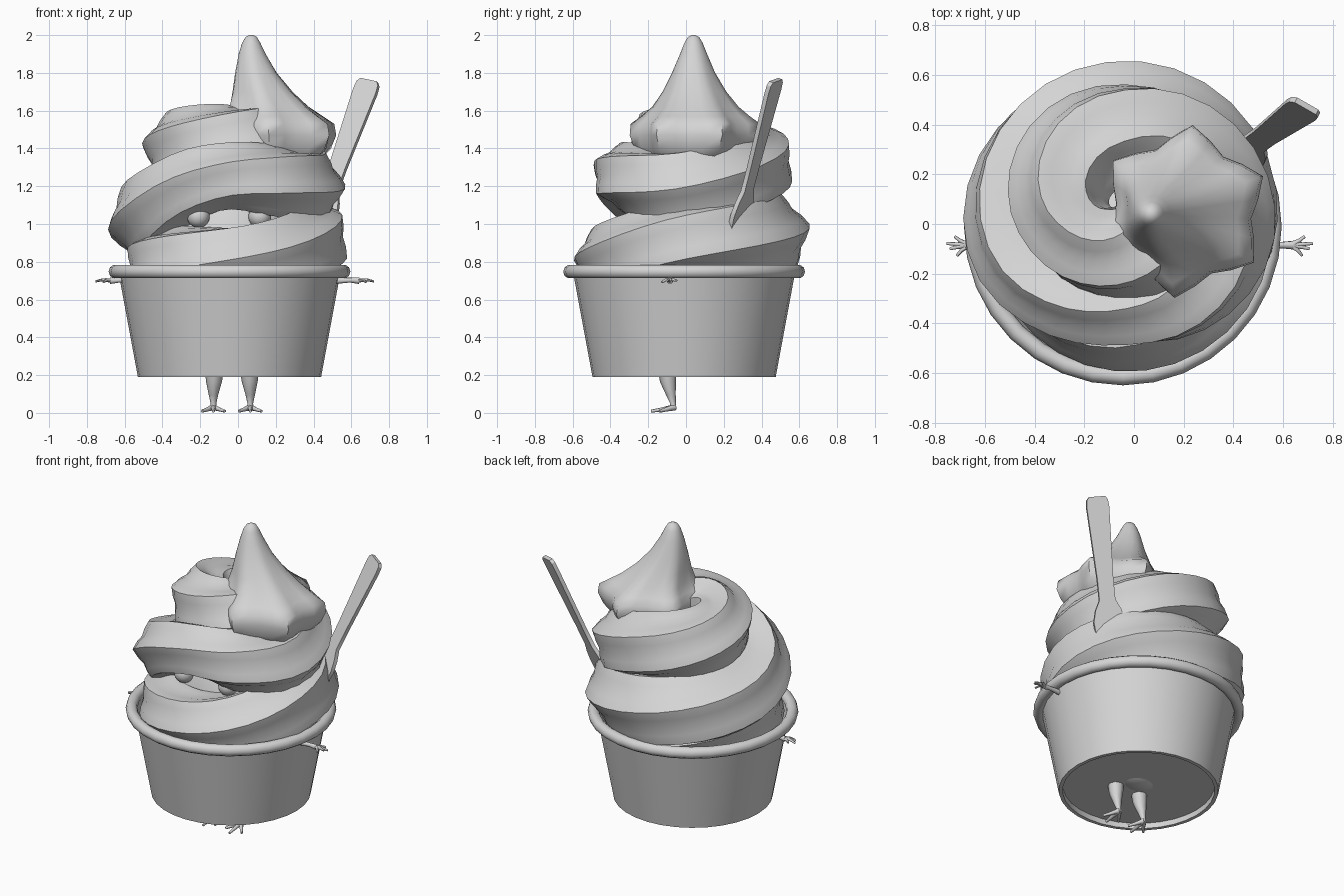
import bpy, bmesh, math
from mathutils import Vector, Matrix

if "Cube" in bpy.data.objects:
    bpy.data.objects.remove(bpy.data.objects["Cube"])

grey = bpy.data.materials.new("plain_grey")
grey.diffuse_color = (0.66, 0.66, 0.66, 1)
grey.use_nodes = True
grey.node_tree.nodes["Principled BSDF"].inputs["Base Color"].default_value = grey.diffuse_color
CX, CY = -0.045, -0.01          # cup axis
TAU = 2 * math.pi


def finish(bm, name, angle=40):
    bmesh.ops.recalc_face_normals(bm, faces=bm.faces[:])
    me = bpy.data.meshes.new(name)
    bm.to_mesh(me)
    bm.free()
    ob = bpy.data.objects.new(name, me)
    bpy.context.collection.objects.link(ob)
    me.materials.append(grey)
    bpy.ops.object.select_all(action='DESELECT')
    ob.select_set(True)
    bpy.context.view_layer.objects.active = ob
    bpy.ops.object.shade_smooth_by_angle(angle=math.radians(angle))
    return ob


def skin(bm, rings, closed=False):
    """Bridge a list of equal rings of points, capping the ends."""
    loops = [[bm.verts.new(p) for p in r] for r in rings]
    n = len(loops[0])
    pairs = list(zip(loops, loops[1:] + loops[:1])) if closed else list(zip(loops, loops[1:]))
    for a, b in pairs:
        for i in range(n):
            j = (i + 1) % n
            bm.faces.new((a[i], a[j], b[j], b[i]))
    if not closed:
        bm.faces.new(loops[0])
        bm.faces.new(loops[-1])


def lathe_ring(r, z, n=32):
    return [Vector((CX + r * math.cos(TAU * i / n), CY + r * math.sin(TAU * i / n), z))
            for i in range(n)]


def limb(bm, pts, n=8):
    """Tapered tube through (x, y, z, radius) points."""
    ps = [Vector(p[:3]) for p in pts]
    rings = []
    for i, p in enumerate(ps):
        d = ps[min(i + 1, len(ps) - 1)] - ps[max(i - 1, 0)]
        side = d.cross(Vector((0.3, 0.2, 1)) if abs(d.z) < 0.8 * d.length else Vector((0, 1, 0))).normalized()
        up = side.cross(d).normalized()
        rings.append([p + pts[i][3] * (side * math.cos(TAU * k / n) + up * math.sin(TAU * k / n))
                      for k in range(n)])
    skin(bm, rings)


# Cup with recessed floor and thin wall
bm = bmesh.new()
skin(bm, [lathe_ring(r, z) for r, z in
          [(0.02, 0.225), (0.46, 0.225), (0.462, 0.19), (0.485, 0.19), (0.587, 0.74),
           (0.57, 0.74), (0.468, 0.235), (0.02, 0.235)]])
finish(bm, "cup")

# Rolled rim
bm = bmesh.new()
skin(bm, [lathe_ring(0.604 + 0.036 * math.cos(TAU * k / 10), 0.748 + 0.037 * math.sin(TAU * k / 10))
          for k in range(10)], closed=True)
finish(bm, "cup_rim", 60)

# Swirl path: turns from the front, path radius, height, tube radius
keys = [(-0.5, 0.33, 0.75, 0.17), (-0.25, 0.365, 0.79, 0.18), (0, 0.40, 0.81, 0.18),
        (0.1, 0.40, 0.835, 0.195), (0.25, 0.41, 0.91, 0.215), (0.5, 0.42, 0.94, 0.225),
        (0.7, 0.42, 0.995, 0.22), (0.8, 0.40, 1.075, 0.21), (0.9, 0.345, 1.205, 0.185),
        (1.0, 0.325, 1.255, 0.165), (1.1, 0.355, 1.235, 0.18), (1.25, 0.40, 1.195, 0.20),
        (1.5, 0.355, 1.32, 0.21), (1.75, 0.245, 1.40, 0.20), (2.0, 0.18, 1.43, 0.195),
        (2.25, 0.23, 1.44, 0.17)]


def path(t):
    """Smooth (cubic Hermite) lookup in the swirl keys."""
    i = max(k for k in range(len(keys) - 1) if keys[k][0] <= t)

    def slope(k, c):
        a, b = keys[max(k - 1, 0)], keys[min(k + 1, len(keys) - 1)]
        return (b[c] - a[c]) / (b[0] - a[0])
    a, b = keys[i], keys[i + 1]
    h = b[0] - a[0]
    u = (t - a[0]) / h
    return [(2*u**3 - 3*u*u + 1) * a[c] + (u**3 - 2*u*u + u) * h * slope(i, c)
            + (3*u*u - 2*u**3) * b[c] + (u**3 - u*u) * h * slope(i + 1, c) for c in (1, 2, 3)]


# Swirl: twisted six-point star swept along the spiral, last turn shifted back
rings = []
STEPS = 84
for s in range(STEPS + 1):
    t = -0.5 + 2.75 * s / STEPS
    R, z, r = path(t)
    ang = TAU * t - math.pi / 2
    out = Vector((math.cos(ang), math.sin(ang), 0))
    shift = 0.08 * min(1, max(0, (t - 1.5) / 0.3))
    twist = t * TAU * 0.4
    ring = []
    for k in range(24):
        a = TAU * k / 24 + twist
        rr = r * (1.08, 0.97, 0.89, 0.97)[k % 4]
        ring.append(Vector((CX, shift, z)) + out * (R + rr * math.cos(a)) + Vector((0, 0, rr * math.sin(a))))
    rings.append(ring)
bm = bmesh.new()
skin(bm, rings)
finish(bm, "swirl", 50)

# Peak: star-shaped base narrowing to the tip (cx, cy, z, radius, star depth)
rings = []
for cx, cy, z, r, depth in [(0.20, 0.02, 1.29, 0.14, 0.1), (0.20, 0.03, 1.33, 0.25, 0.14),
                            (0.20, 0.045, 1.40, 0.32, 0.18), (0.20, 0.05, 1.47, 0.35, 0.22),
                            (0.195, 0.05, 1.53, 0.345, 0.23), (0.185, 0.05, 1.57, 0.29, 0.2),
                            (0.165, 0.05, 1.62, 0.23, 0.14),
                            (0.13, 0.045, 1.70, 0.17, 0.09), (0.095, 0.04, 1.80, 0.115, 0.05),
                            (0.075, 0.04, 1.90, 0.072, 0), (0.07, 0.04, 1.96, 0.048, 0),
                            (0.07, 0.04, 1.99, 0.03, 0), (0.07, 0.04, 2.0, 0.01, 0)]:
    rings.append([Vector((cx + r * f * math.cos(a), cy + r * f * math.sin(a), z))
                  for k in range(24)
                  for a in [TAU * k / 24 + math.radians(24)]
                  for f in [1 - depth * (0, 0.6, 1, 0.6)[k % 4]]])
bm = bmesh.new()
skin(bm, rings)
finish(bm, "peak", 55)


def ball(name, loc, scale, u=24, v=16):
    bm = bmesh.new()
    bmesh.ops.create_uvsphere(bm, u_segments=u, v_segments=v, radius=1,
                              matrix=Matrix.Translation(loc) @ Matrix.Diagonal((*scale, 1)))
    finish(bm, name, 60)


# Egg-shaped body inside the cup, poking out below, and the eyes
ball("body", (-0.04, 0.0, 0.74), (0.40, 0.33, 0.53))
for side, x in (("left", -0.21), ("right", 0.115)):
    ball(side + "_eye", (x, -0.27, 1.04), (0.06, 0.06, 0.06))

# Legs with three-toed feet
for side, x in (("left", -0.13), ("right", 0.065)):
    s = -1 if side == "left" else 1
    bm = bmesh.new()
    limb(bm, [(x - s * 0.005, -0.10, 0.24, 0.05), (x - s * 0.003, -0.095, 0.17, 0.043),
              (x, -0.08, 0.10, 0.026), (x, -0.068, 0.05, 0.015), (x, -0.07, 0.022, 0.019)])
    for dx, y in ((-0.06, -0.14), (0, -0.185), (0.06, -0.14)):
        limb(bm, [(x, -0.06, 0.03, 0.017), (x + dx * 0.55, (y - 0.07) / 2, 0.018, 0.011),
                  (x + dx, y, 0.009, 0.008)], 6)
    finish(bm, side + "_leg", 60)

# Arms with small fingers
for side, s in (("left", -1), ("right", 1)):
    def at(x, y, z, r):
        return (-0.0175 + s * x, y, z, r)
    bm = bmesh.new()
    limb(bm, [at(0.36, -0.085, 0.70, 0.025), at(0.53, -0.085, 0.70, 0.018),
              at(0.61, -0.085, 0.703, 0.013), at(0.66, -0.085, 0.70, 0.018)])
    for x, y, z in ((0.705, -0.05, 0.70), (0.737, -0.078, 0.696), (0.725, -0.10, 0.70), (0.695, -0.127, 0.692)):
        limb(bm, [at(0.65, -0.085, 0.70, 0.013), at((0.66 + x) / 2, (y - 0.085) / 2, 0.705, 0.008),
                  at(x, y, z, 0.006)], 6)
    finish(bm, side + "_arm", 60)

# Flat spoon leaning out at the back right
base, top = Vector((0.41, 0.27, 0.97)), Vector((0.695, 0.475, 1.76))
along = (top - base).normalized()
wide = Vector((0.86, -0.5, -0.2))
wide = (wide - along * wide.dot(along)).normalized()
thick = wide.cross(along)
half = [(0.06, -0.06), (0.09, 0.0), (0.098, 0.10), (0.08, 0.17), (0.05, 0.23),
        (0.05, 0.36), (0.07, 0.80), (0.066, 0.845), (0.05, 0.865)]
outline = half + [(-w, h) for w, h in reversed(half)]
bm = bmesh.new()
skin(bm, [[base + wide * w + along * h + thick * d for w, h in outline] for d in (-0.012, 0.012)])
finish(bm, "spoon", 30)
